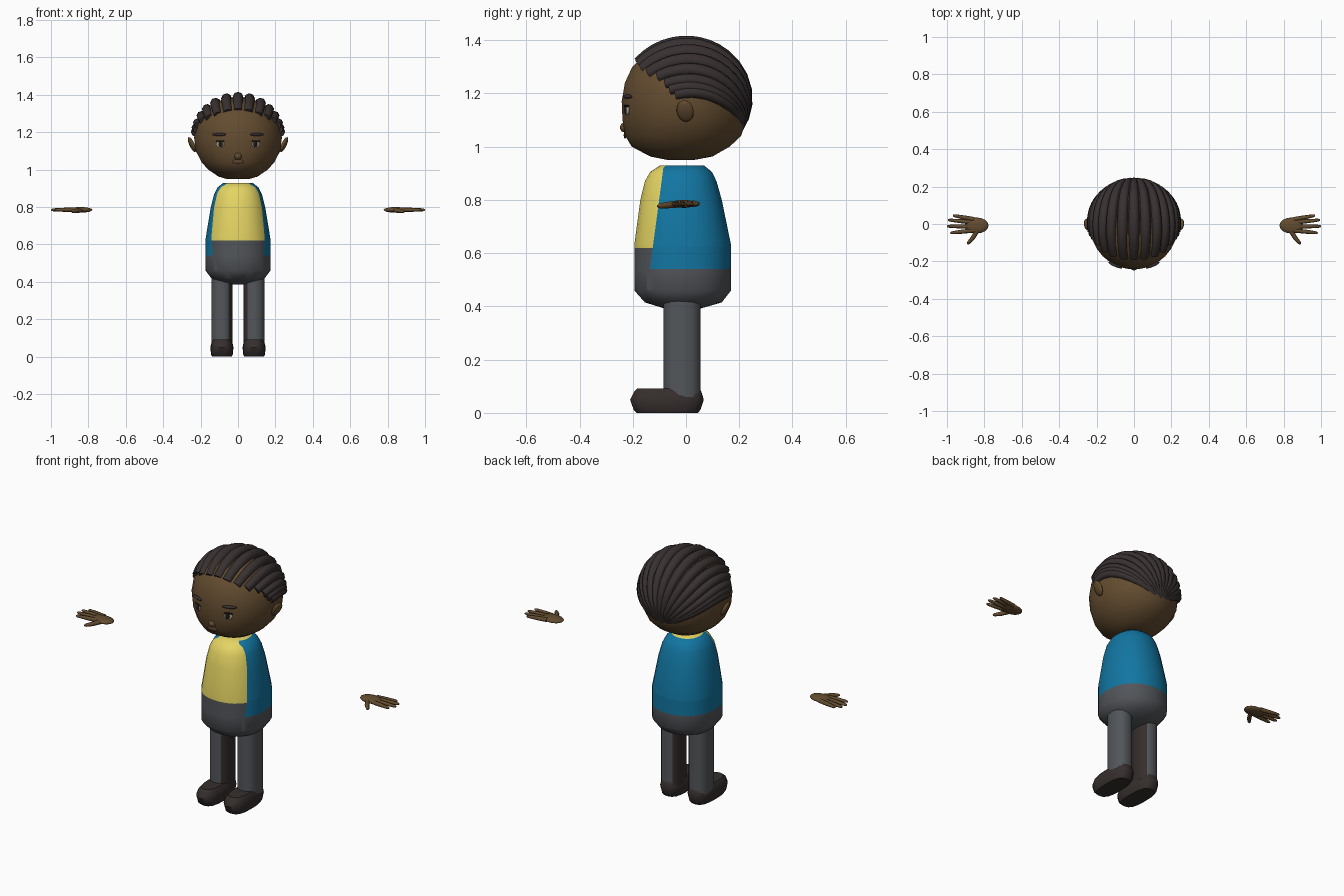
import bpy, bmesh
from math import sin, cos, pi, sqrt, radians
from mathutils import Vector, Matrix

if "Cube" in bpy.data.objects:
    bpy.data.objects.remove(bpy.data.objects["Cube"])


def material(name, rgb):
    m = bpy.data.materials.new(name)
    m.use_nodes = True
    m.diffuse_color = (*rgb, 1)
    m.node_tree.nodes["Principled BSDF"].inputs["Base Color"].default_value = (*rgb, 1)
    return m


SKIN = material("brown skin", (.125, .072, .029))
LIP = material("lip brown", (.105, .05, .025))
HAIR = material("dark hair", (.04, .03, .03))
SHOE = material("dark leather", (.036, .027, .026))
YELLOW = material("yellow shirt", (.78, .66, .125))
BLUE = material("blue jacket", (.006, .18, .36))
GREY = material("grey trousers", (.085, .092, .102))
WHITE = material("eye white", (.42, .38, .3))
BLACK = material("eye black", (.012, .01, .01))


def finish(name, bm, mats, rule=None, cuts=(), angle=50):
    """Turn a bmesh into a smooth shaded object, cut and coloured by a rule."""
    bmesh.ops.recalc_face_normals(bm, faces=bm.faces[:])
    for co, no in cuts:
        bmesh.ops.bisect_plane(bm, geom=bm.verts[:] + bm.edges[:] + bm.faces[:],
                               plane_co=co, plane_no=no)
    bm.normal_update()
    if rule:
        for f in bm.faces:
            f.material_index = rule(f.calc_center_median(), f.normal)
    me = bpy.data.meshes.new(name)
    bm.to_mesh(me)
    bm.free()
    for m in mats:
        me.materials.append(m)
    ob = bpy.data.objects.new(name, me)
    bpy.context.collection.objects.link(ob)
    smooth(ob, angle)
    return ob


def smooth(ob, angle=50):
    bpy.ops.object.select_all(action='DESELECT')
    ob.select_set(True)
    bpy.context.view_layer.objects.active = ob
    bpy.ops.object.shade_smooth_by_angle(angle=radians(angle))


def loft(name, rings, mats, n=24, e=2.0, x0=0, **kw):
    """Stack superellipse rings (z, half width, front y, back y)."""
    bm = bmesh.new()
    loops = []
    for z, rx, yf, yb in rings:
        loop = []
        for i in range(n):
            a = 2 * pi * (i + .5) / n
            c, s = cos(a), sin(a)
            k = (abs(c) ** e + abs(s) ** e) ** (-1 / e)
            loop.append(bm.verts.new((x0 + rx * c * k, (yf + yb) / 2 + (yb - yf) / 2 * s * k, z)))
        loops.append(loop)
    for a, b in zip(loops, loops[1:]):
        for i in range(n):
            j = (i + 1) % n
            bm.faces.new((a[i], a[j], b[j], b[i]))
    bm.faces.new(loops[0][::-1])
    bm.faces.new(loops[-1])
    return finish(name, bm, mats, **kw)


def ellipsoid(name, centre, radii, mat, turn=0, tilt=0, seg=16):
    bm = bmesh.new()
    bmesh.ops.create_uvsphere(bm, u_segments=seg, v_segments=seg // 2, radius=1)
    bm.transform(Matrix.Translation(centre) @ Matrix.Rotation(turn, 4, 'Z')
                 @ Matrix.Rotation(tilt, 4, 'Y') @ Matrix.Diagonal((*radii, 1)))
    return finish(name, bm, [mat], angle=80)


def tubes(name, paths, mat):
    """Tapered tubes, each a list of (point, radius)."""
    cu = bpy.data.curves.new(name, 'CURVE')
    cu.dimensions = '3D'
    cu.bevel_depth = 1
    cu.bevel_resolution = 2
    cu.use_fill_caps = True
    for path in paths:
        sp = cu.splines.new('POLY')
        sp.points.add(len(path) - 1)
        for p, (co, r) in zip(sp.points, path):
            p.co = (*co, 1)
            p.radius = r
    cu.materials.append(mat)
    ob = bpy.data.objects.new(name, cu)
    bpy.context.collection.objects.link(ob)
    bpy.ops.object.select_all(action='DESELECT')
    ob.select_set(True)
    bpy.context.view_layer.objects.active = ob
    bpy.ops.object.convert(target='MESH')
    smooth(bpy.context.view_layer.objects.active)


# Torso: yellow shirt in front, blue open jacket, grey lower part
def jacket_edge(z):
    return -.125 + .133 * (z - .62)


def torso_colour(c, n):
    if c.z > .925:
        return 0
    if c.y < jacket_edge(c.z):
        return 0 if c.z > .62 else 2
    return 1 if c.z > .54 else 2


loft("torso", [(.385, .04, -.05, .03), (.395, .09, -.09, .065), (.415, .14, -.155, .135),
               (.46, .174, -.195, .17), (.63, .174, -.195, .17), (.8, .146, -.172, .135),
               (.87, .128, -.155, .115), (.905, .11, -.135, .098), (.93, .078, -.097, .067)],
     [YELLOW, BLUE, GREY], n=28, e=2.2, rule=torso_colour,
     cuts=[((0, 0, .54), (0, 0, 1)), ((0, 0, .62), (0, 0, 1)),
           ((0, jacket_edge(.62), .62), (0, 1, -.133))])

# Head
loft("head", [(.95, .06, -.07, .03), (.963, .105, -.135, .1), (1.0, .16, -.205, .165),
              (1.04, .196, -.229, .208), (1.1, .227, -.24, .23), (1.17, .236, -.243, .236),
              (1.24, .226, -.231, .228), (1.3, .196, -.203, .2), (1.35, .142, -.15, .145),
              (1.378, .075, -.08, .08), (1.387, .02, -.02, .02)], [SKIN, HAIR], n=28, angle=80,
     rule=lambda c, n: int(c.z > 1.25 and c.y > .02))
ellipsoid("nose", (0, -.232, 1.072), (.02, .016, .018), SKIN)
ellipsoid("mouth", (0, -.229, 1.043), (.03, .005, .013), LIP)

# Cornrow braids running over the scalp and gathering low at the back
TIPS = [(0, .76), (.053, .75), (.106, .7), (.15, .6), (.185, .45), (.21, .33), (.222, .26), (.23, .17)]
END = Vector((0, .88, -.47))


def braid(x, s, side):
    ux = x / .235
    start = Vector((side * ux, -s, sqrt(max(.003, 1 - ux * ux - s * s))))
    mx = ux * .9
    mid = Vector((side * mx, .35, sqrt(1 - mx * mx) - .25 * ux ** 4)) * 1.4
    path = []
    for k in range(17):
        t = k / 16
        d = ((1 - t) ** 2 * start + 2 * t * (1 - t) * mid + t * t * END).normalized()
        r = .025 + .005 * sin(pi * t) - .014 * t ** 3
        path.append(((d.x * .234, d.y * .232, 1.17 + d.z * .218), r * (1 - .25 * ux ** 3)))
    return path


tubes("braids", [braid(x, s, side) for x, s in TIPS for side in (1, -1) if x or side > 0], HAIR)

FINGERS = [(.025, .968, .046), (.008, .995, .022), (-.014, 1.0, -.012), (-.034, .982, -.048)]

for side, word in ((1, "left_"), (-1, "right_")):
    # Face details and ears
    turn = side * radians(23)
    ellipsoid(word + "eye", (side * .095, -.222, 1.136), (.022, .005, .018), WHITE, turn)
    ellipsoid(word + "iris", (side * .093, -.225, 1.137), (.014, .005, .016), BLACK, turn)
    ellipsoid(word + "lash", (side * .096, -.224, 1.153), (.026, .006, .004), BLACK, turn)
    ellipsoid(word + "brow", (side * .1, -.22, 1.188), (.04, .009, .008), HAIR, turn)
    ellipsoid(word + "ear", (side * .246, -.003, 1.134), (.013, .033, .044), SKIN,
              side * radians(-12), side * radians(25))

    # Legs with dark inner sides, and shoes
    loft(word + "leg", [(.06, .057, -.085, .055), (.43, .057, -.085, .055)], [GREY, SHOE],
         n=16, e=2.6, x0=side * .086,
         rule=lambda c, n, s=side: int(n.x * s < -.75))
    loft(word + "shoe", [(0, .052, -.185, .045), (.012, .058, -.197, .055), (.05, .062, -.21, .067),
                         (.08, .055, -.195, .058), (.092, .046, -.182, .05)], [SHOE],
         n=20, e=3, x0=side * .086, angle=40)

    # Hand: flat palm, four fingers and a thumb
    ellipsoid(word + "palm", (side * .842, -.008, .785), (.064, .043, .015), SKIN)
    digits = [[((side * .835, -.028, .784), .013), ((side * .862, -.075, .78), .012),
               ((side * .884, -.1, .777), .009), ((side * .89, -.107, .776), .004)]]
    for y, tx, ty in FINGERS:
        a, b = Vector((side * .855, y, .786)), Vector((side * tx, ty, .785))
        digits.append([(a.lerp(b, t), r) for t, r in ((0, .012), (.5, .011), (.92, .008), (1, .004))])
    tubes(word + "fingers", digits, SKIN)
